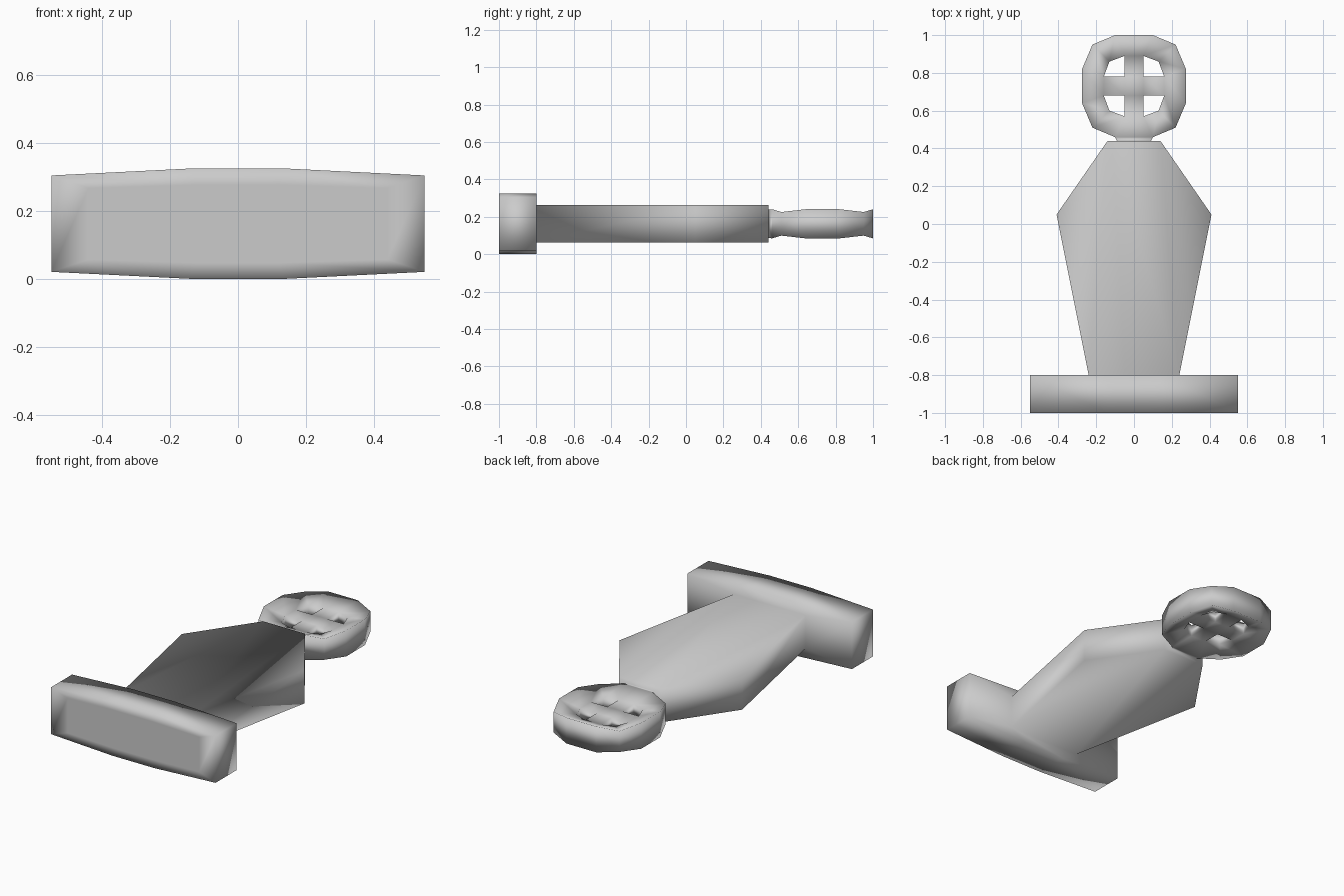
import bpy
import bmesh

cube = bpy.data.objects.get("Cube")
if cube:
    bpy.data.objects.remove(cube)

MID = 0.1625      # height of the horizontal symmetry plane
HUB_Y = 0.73      # wheel centre
bm = bmesh.new()
cache = {}


def vert(p):
    # Shared corners weld, so that the shading flows across parts
    key = tuple(round(c, 4) for c in p)
    if key not in cache:
        cache[key] = bm.verts.new((p[0], p[1], MID + p[2]))
    return cache[key]


def face(*points):
    bm.faces.new([vert(p) for p in points])


def bridge(a, b, skip=()):
    for i in range(len(a)):
        if i not in skip:
            j = (i + 1) % len(a)
            face(a[i], a[j], b[j], b[i])


def rect(w, y, h):
    return [(-w, y, -h), (w, y, -h), (w, y, h), (-w, y, h)]


def plate(w, h, mid_w, mid_h, y):
    # Outline with a slightly raised middle at top and bottom
    low = [(-w, y, -h), (-mid_w, y, -mid_h), (mid_w, y, -mid_h), (w, y, -h)]
    return low + [(x, y, -z) for x, y, z in reversed(low)]


# Foot: crossbar with a flat inset front
front = plate(0.55, 0.142, 0.14, 0.1625, -1)
inset = plate(0.44, 0.105, 0.12, 0.115, -1)
back = plate(0.55, 0.142, 0.14, 0.1625, -0.8)
face(*inset)
bridge(inset, front)
bridge(front, back)

# Back of the foot, around the root of the body
root = rect(0.24, -0.8, 0.1)
face(back[0], back[1], root[0])
face(back[1], back[2], root[1], root[0])
face(back[2], back[3], root[1])
face(back[3], back[4], root[2], root[1])
face(back[4], back[5], root[2])
face(back[5], back[6], root[3], root[2])
face(back[6], back[7], root[3])
face(back[7], back[0], root[0], root[3])

# Body: flat plates with a flared shoulder on each side
wide = rect(0.41, 0.05, 0.1)
end = rect(0.14, 0.44, 0.1)
for i, j in ((0, 1), (2, 3)):
    face(root[i], root[j], end[j], end[i])
for i in range(4):
    face(root[i], wide[i], end[i])
for i, j in ((1, 2), (3, 0)):
    face(root[i], root[j], wide[j], wide[i])
    face(wide[i], wide[j], end[j], end[i])

# Neck
neck = rect(0.09, 0.44, 0.075)
bridge(end, neck)
bridge(neck, rect(0.1, HUB_Y - 0.27, 0.078))


def ring(quarter, sign):
    # Repeat a quarter outline around the wheel centre
    pts = []
    for sx, sy in ((1, 1), (-1, 1), (-1, -1), (1, -1)):
        q = quarter if sx == sy else quarter[::-1]
        pts += [(sx * x, HUB_Y + sy * y, sign * h) for x, y, h in q]
    return pts


# Wheel: thick rim sloping down to a thin cross with four openings
HUB_H = 0.035
RIM = [(0.275, 0.09, 0.078), (0.22, 0.22, 0.063), (0.1, 0.27, 0.078)]
HUB = [(0.16, 0.05, HUB_H), (0.13, 0.13, HUB_H), (0.05, 0.16, HUB_H)]
CORNER = [(0.05, 0.05, HUB_H)]
for s in (1, -1):
    hub, core = ring(HUB, s), ring(CORNER, s)
    bridge(ring(RIM, s), hub)
    face(*core)
    for k in range(4):
        n = (k + 1) % 4
        face(hub[3 * k + 2], hub[3 * n], core[n], core[k])
bridge(ring(RIM, 1), ring(RIM, -1), skip=(8,))
top, bottom = ring(HUB, 1), ring(HUB, -1)
core_top, core_bottom = ring(CORNER, 1), ring(CORNER, -1)
for k in range(4):
    bridge([core_top[k]] + top[3 * k:3 * k + 3],
           [core_bottom[k]] + bottom[3 * k:3 * k + 3])

bmesh.ops.recalc_face_normals(bm, faces=bm.faces)
for f in bm.faces:
    f.smooth = True

# Plain grey finish
grey = bpy.data.materials.new("light_grey")
grey.use_nodes = True
colour = (0.6, 0.6, 0.6, 1)
grey.diffuse_color = colour
grey.node_tree.nodes["Principled BSDF"].inputs["Base Color"].default_value = colour

mesh = bpy.data.meshes.new("wheel_headed_stand")
bm.to_mesh(mesh)
bm.free()
mesh.materials.append(grey)
stand = bpy.data.objects.new("wheel_headed_stand", mesh)
bpy.context.collection.objects.link(stand)
